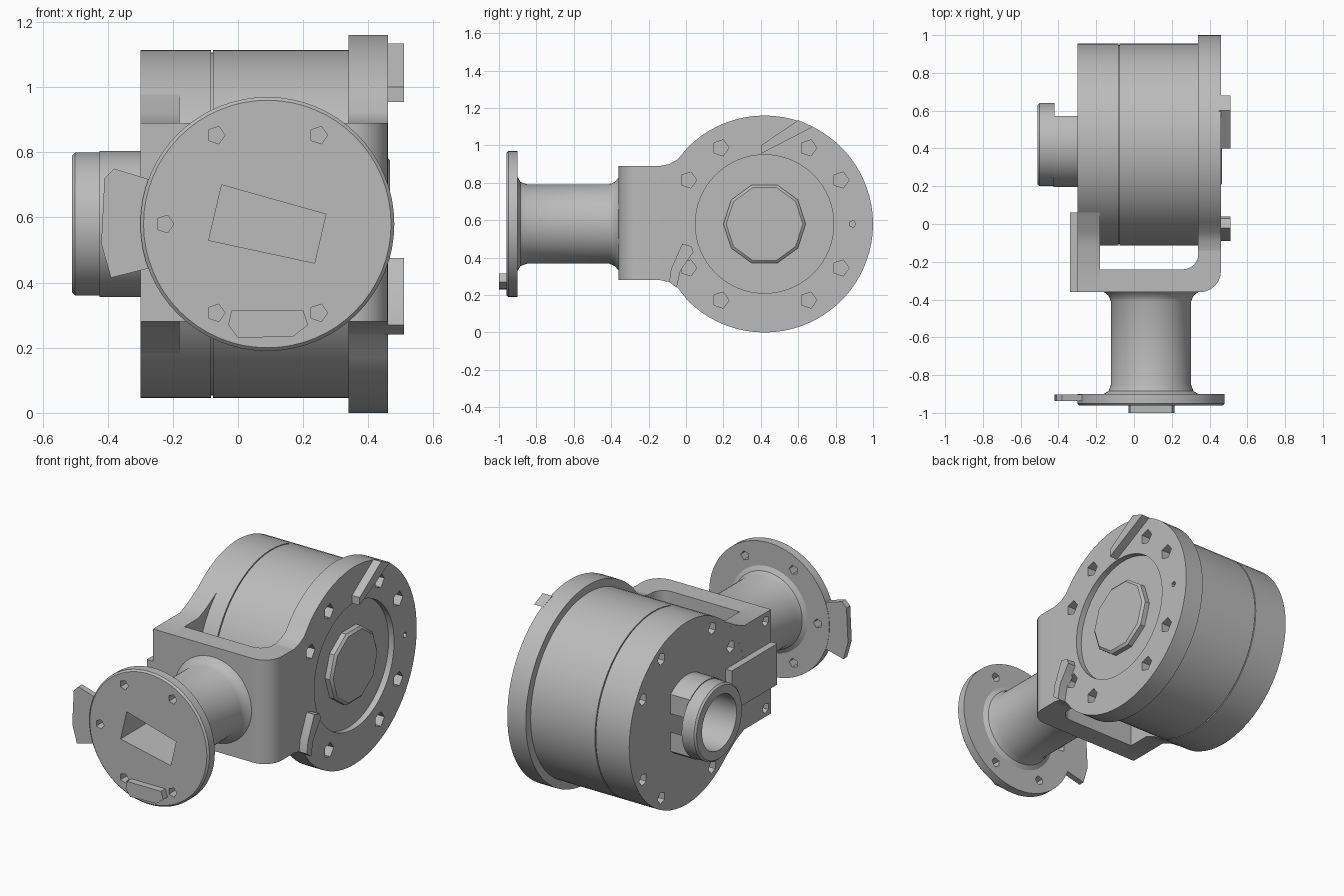
import bpy, bmesh, math
from mathutils import Vector

if "Cube" in bpy.data.objects:
    bpy.data.objects.remove(bpy.data.objects["Cube"])

grey = bpy.data.materials.new("plain grey metal")
grey.use_nodes = True
grey.diffuse_color = (0.5, 0.5, 0.5, 1)
grey.node_tree.nodes["Principled BSDF"].inputs["Base Color"].default_value = (0.5, 0.5, 0.5, 1)

CY, CZ = 0.42, 0.58      # drum axis
NX = 0.09                # neck axis
ARM_LOW, ARM_TOP = 0.28, 0.89


def place(axis, u, v, t):
    return Vector({"X": (t, u, v), "Y": (u, t, v), "Z": (u, v, t)}[axis])


def finish(name, bm):
    bmesh.ops.recalc_face_normals(bm, faces=bm.faces)
    mesh = bpy.data.meshes.new(name)
    bm.to_mesh(mesh)
    bm.free()
    mesh.materials.append(grey)
    obj = bpy.data.objects.new(name, mesh)
    bpy.context.collection.objects.link(obj)
    return obj


def prism(name, axis, profile, start, end):
    bm = bmesh.new()
    face = bm.faces.new([bm.verts.new(place(axis, u, v, start)) for u, v in profile])
    extruded = bmesh.ops.extrude_face_region(bm, geom=[face])["geom"]
    shift = place(axis, 0, 0, end - start)
    bmesh.ops.translate(bm, vec=shift, verts=[g for g in extruded if isinstance(g, bmesh.types.BMVert)])
    return finish(name, bm)


def lathe(name, axis, u, v, profile, steps=64):
    bm = bmesh.new()
    verts = [bm.verts.new(place(axis, u + r, v, t)) for r, t in profile]
    edges = [bm.edges.new(pair) for pair in zip(verts, verts[1:])]
    bmesh.ops.spin(bm, geom=verts + edges, cent=place(axis, u, v, 0), axis=place(axis, 0, 0, 1),
                   angle=math.tau, steps=steps)
    bmesh.ops.remove_doubles(bm, verts=bm.verts, dist=0.0005)
    return finish(name, bm)


def arc(u, v, r, first, last, steps):
    angles = [math.radians(first + (last - first) * i / steps) for i in range(steps + 1)]
    return [(u + r * math.cos(a), v + r * math.sin(a)) for a in angles]


def polar(u, v, r, degrees):
    return arc(u, v, r, degrees, degrees, 1)[0]


def cut(target, cutter):
    cutter.hide_render = True
    mod = target.modifiers.new("cut", "BOOLEAN")
    mod.operation, mod.solver, mod.object = "DIFFERENCE", "EXACT", cutter
    bpy.context.view_layer.objects.active = target
    bpy.ops.object.modifier_apply(modifier=mod.name)
    bpy.data.objects.remove(cutter)


def holes(target, axis, centres, r, start, end):
    for u, v in centres:
        cut(target, prism("hole_cutter", axis, arc(u, v, r, 0, 288, 4), start, end))


bolt_circle = [polar(CY, CZ, 0.47, a) for a in (30, 60, 120, 150, 210, 240, 300, 330)]

# Main drum with a fine seam around it
drum = lathe("drum", "X", CY, CZ, [
    (0, -0.30), (0.535, -0.30), (0.535, -0.083), (0.527, -0.083), (0.527, -0.077),
    (0.535, -0.077), (0.535, 0.34), (0, 0.34)])
holes(drum, "X", bolt_circle, 0.036, -0.35, -0.24)

# Round side plate that runs forward into the yoke, with recess and bolt holes
side_plate = prism("side_plate", "X", arc(CY, CZ, 0.58, -135, 135, 54) + [
    (-0.045, 0.925), (-0.09, 0.9), (-0.14, ARM_TOP), (-0.14, ARM_LOW), (-0.09, 0.27), (-0.045, 0.24)],
    0.34, 0.46)
cut(side_plate, lathe("recess_cutter", "X", CY, CZ, [(0, 0.425), (0.37, 0.425), (0.37, 0.5), (0, 0.5)]))
holes(side_plate, "X", bolt_circle, 0.045, 0.40, 0.5)
holes(side_plate, "X", [polar(CY, CZ, 0.47, 0)], 0.018, 0.43, 0.5)

# Faceted hub in the recess
lathe("side_hub", "X", CY, CZ, [(0, 0.41), (0.22, 0.41), (0.22, 0.455), (0.205, 0.467), (0, 0.467)], 10)

# Raised key bars on the side plate
prism("upper_key", "X", [(0.40, 0.955), (0.68, 1.10), (0.6, 1.135), (0.40, 1.0)], 0.45, 0.51)
prism("lower_key", "X", [(-0.09, 0.27), (-0.05, 0.24), (-0.03, 0.33), (0.04, 0.43),
                         (0.03, 0.46), (-0.02, 0.475), (-0.08, 0.34)], 0.45, 0.51)

# Yoke: front plate bending round into the side plate
prism("yoke", "Z", [(-0.18, -0.36)] + arc(0.35, -0.25, 0.11, -90, 0, 10) + [(0.46, -0.14), (0.34, -0.14)]
      + arc(0.26, -0.16, 0.08, 0, -90, 8) + [(-0.18, -0.24)], ARM_LOW, ARM_TOP)

# Opposite cheek, following the drum edge
cheek = prism("cheek", "X", arc(CY, CZ, 0.535, 132, 228, 24) + [
    (-0.04, 0.25), (-0.11, ARM_LOW), (-0.36, ARM_LOW), (-0.36, ARM_TOP), (-0.11, ARM_TOP), (-0.04, 0.92)],
    -0.30, -0.18)
holes(cheek, "X", [(-0.31, 0.84), (-0.31, 0.33)], 0.03, -0.35, -0.25)
prism("cheek_strip", "X", [(-0.36, 0.46), (0.06, 0.46), (0.06, 0.7), (-0.36, 0.7)], -0.34, -0.30)

# Hollow end collar: flattened neck and rim
collar_neck = prism("collar_neck", "X", arc(CY, CZ, 0.225, 48, 312, 40), -0.425, -0.30)
cut(collar_neck, lathe("bore_cutter", "X", CY, CZ, [(0, -0.55), (0.16, -0.55), (0.16, -0.2), (0, -0.2)]))
lathe("collar_rim", "X", CY, CZ, [
    (0.16, -0.51), (0.21, -0.51), (0.22, -0.5), (0.22, -0.42), (0.16, -0.42), (0.16, -0.51)])

# Front neck and flange with its slot and bolt holes
flange = lathe("neck_flange", "Y", NX, CZ, [
    (0, -0.96), (0.38, -0.96), (0.39, -0.95), (0.39, -0.90), (0.25, -0.90), (0.225, -0.885),
    (0.212, -0.85), (0.212, -0.41), (0.225, -0.38), (0.25, -0.36), (0, -0.36)])
cut(flange, prism("slot_cutter", "Y", [(-0.09, 0.53), (-0.05, 0.70), (0.27, 0.61), (0.235, 0.46)], -1.0, -0.42))
holes(flange, "Y", [polar(NX, CZ, 0.315, a) for a in (60, 120, 180, 240, 300)], 0.028, -1.0, -0.86)

# Key bar and side tab of the flange
prism("flange_key", "Y", [(-0.03, 0.27), (-0.02, 0.315), (0.2, 0.315), (0.215, 0.27), (0.17, 0.235), (0, 0.23)],
      -1.0, -0.95)
prism("flange_tab", "Y", [(-0.25, 0.71), (-0.38, 0.75), (-0.41, 0.72), (-0.42, 0.52), (-0.39, 0.415), (-0.25, 0.45)],
      -0.937, -0.902)

# Smooth the round surfaces, keeping edges sharp
bpy.ops.object.select_all(action="DESELECT")
for obj in bpy.context.collection.objects:
    if obj.type == "MESH" and grey.name in obj.data.materials:
        obj.select_set(True)
        bpy.context.view_layer.objects.active = obj
bpy.ops.object.shade_smooth_by_angle(angle=math.radians(30))
